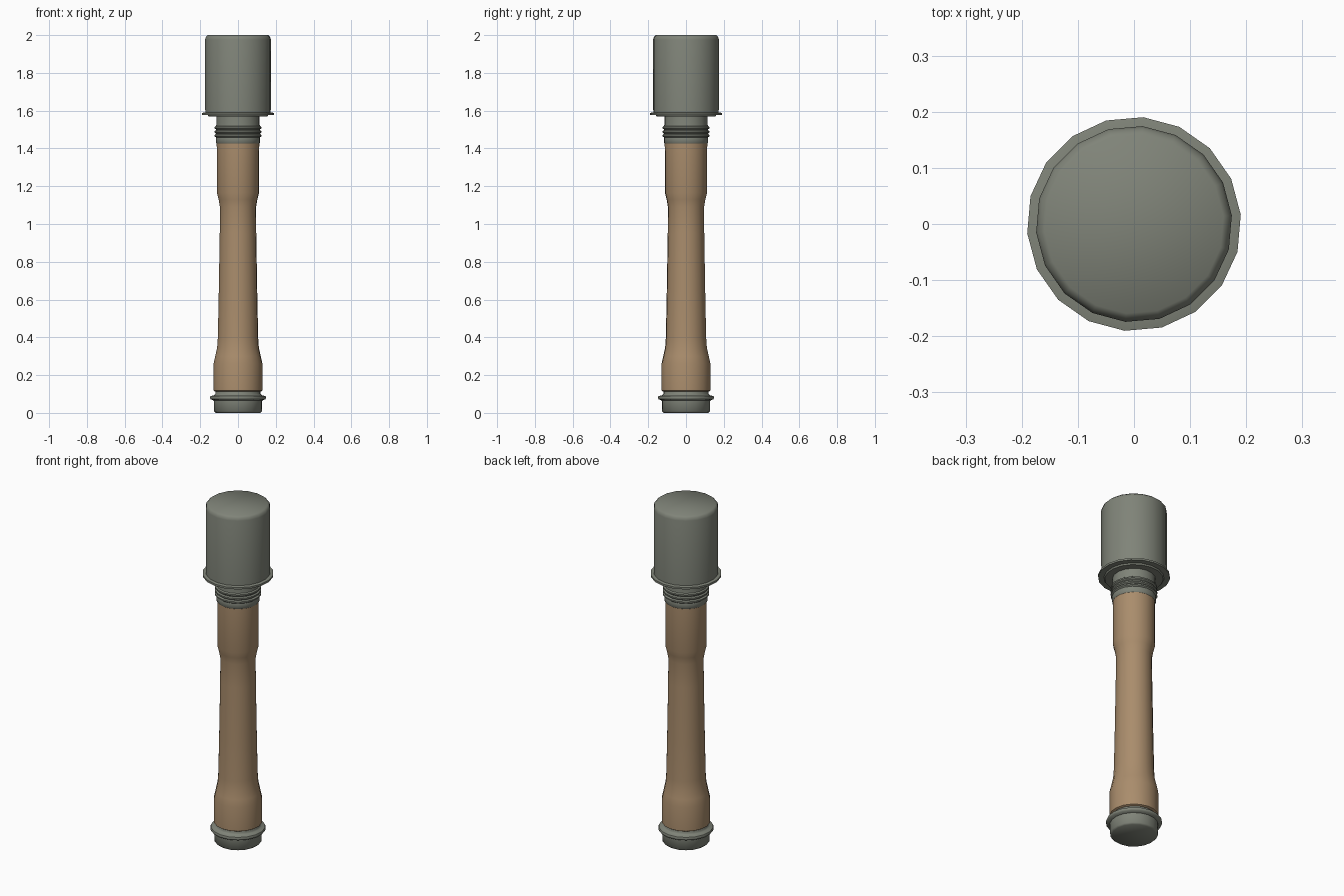
import bpy, bmesh, math

if "Cube" in bpy.data.objects:
    bpy.data.objects.remove(bpy.data.objects["Cube"])

SIDES = 18
OFFSET = math.radians(5)


def material(name, rgb):
    m = bpy.data.materials.new(name)
    m.diffuse_color = (*rgb, 1)
    m.use_nodes = True
    m.node_tree.nodes["Principled BSDF"].inputs["Base Color"].default_value = m.diffuse_color
    return m


GREY = material("grey_green_metal", (0.215, 0.23, 0.19))
WOOD = material("tan_wood", (0.40, 0.265, 0.15))


def lathe(name, profile, mat, angle=40):
    """Turn a (radius, height) profile around z; both ends are closed with flat caps."""
    bm = bmesh.new()
    rings = []
    for r, z in profile:
        rings.append([bm.verts.new((r * math.cos(OFFSET + math.tau * i / SIDES),
                                    r * math.sin(OFFSET + math.tau * i / SIDES), z))
                      for i in range(SIDES)])
    for a, b in zip(rings, rings[1:]):
        for i in range(SIDES):
            j = (i + 1) % SIDES
            bm.faces.new((a[i], a[j], b[j], b[i]))
    bm.faces.new(rings[0][::-1])
    bm.faces.new(rings[-1])
    mesh = bpy.data.meshes.new(name)
    bm.to_mesh(mesh)
    bm.free()
    mesh.materials.append(mat)
    obj = bpy.data.objects.new(name, mesh)
    bpy.context.collection.objects.link(obj)
    bpy.ops.object.select_all(action='DESELECT')
    obj.select_set(True)
    bpy.context.view_layer.objects.active = obj
    bpy.ops.object.shade_smooth_by_angle(angle=math.radians(angle))
    return obj


# Screw cap at the foot, with its flared rim
lathe("base_cap", [(0.118, 0.0), (0.127, 0.008), (0.129, 0.066), (0.146, 0.072),
                   (0.150, 0.080), (0.146, 0.089), (0.126, 0.094), (0.120, 0.100),
                   (0.120, 0.118)], GREY, 50)

# Turned wooden handle, swelling at both ends
lathe("handle", [(0.120, 0.112), (0.130, 0.118), (0.130, 0.26), (0.121, 0.30),
                 (0.111, 0.345), (0.107, 0.40), (0.102, 0.65), (0.097, 0.95),
                 (0.096, 1.09), (0.103, 1.13), (0.112, 1.165), (0.113, 1.43)], WOOD)

# Metal collar with three raised rings
collar = [(0.113, 1.425), (0.117, 1.43), (0.117, 1.452)]
for z in (1.468, 1.488, 1.510):
    collar += [(0.116, z - 0.010), (0.124, z - 0.004), (0.124, z + 0.004), (0.116, z + 0.009)]
collar += [(0.115, 1.53), (0.115, 1.58)]
lathe("collar", collar, GREY, 50)

# Cylindrical head with a thin flange below and a rounded top edge
lathe("head_flange", [(0.155, 1.568), (0.160, 1.576), (0.191, 1.577), (0.191, 1.588),
                      (0.172, 1.592)], GREY)
lathe("head", [(0.174, 1.585), (0.175, 1.975), (0.171, 1.990), (0.160, 2.0)], GREY, 60)
